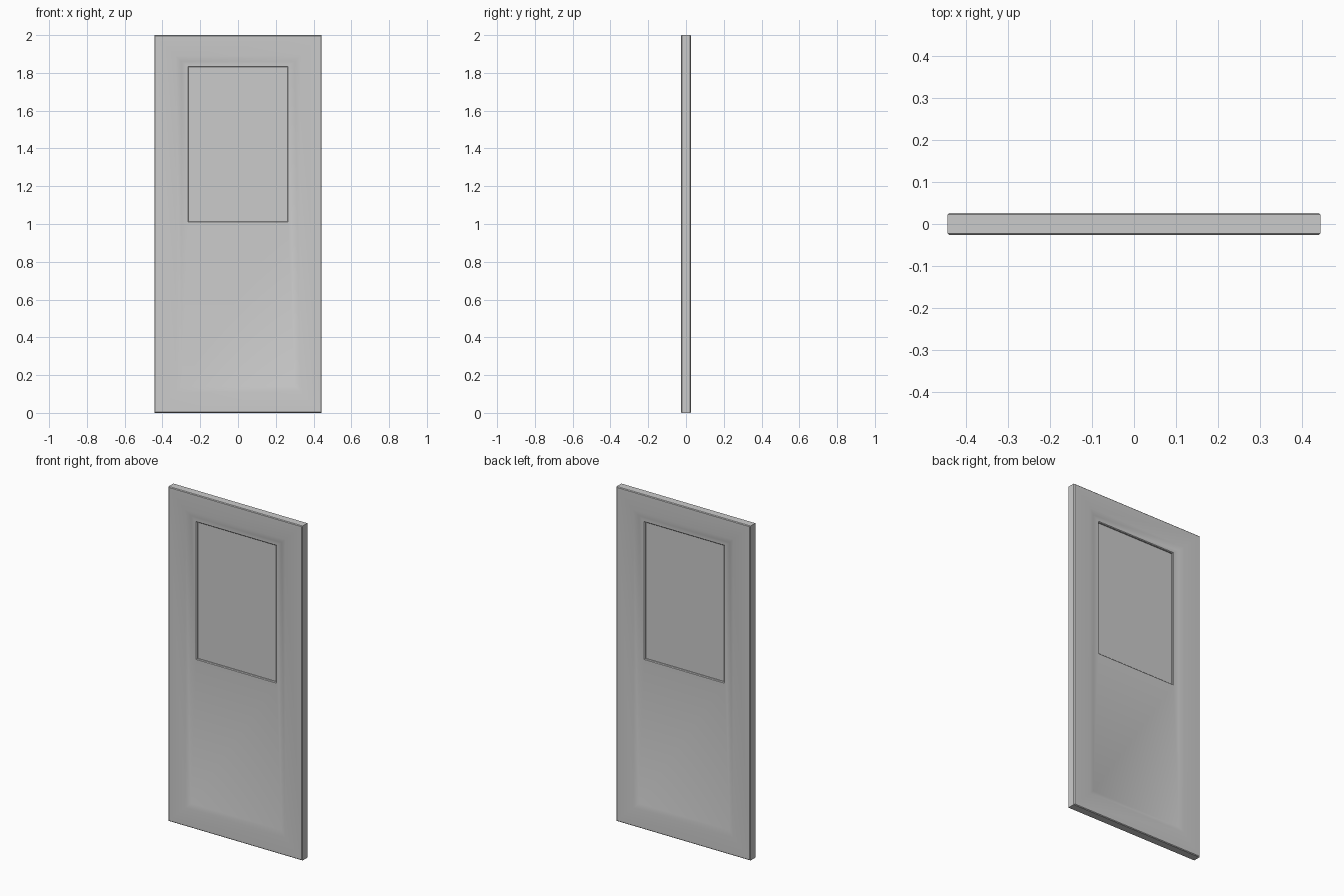
import bpy, bmesh, math

cube = bpy.data.objects.get("Cube")
if cube:
    bpy.data.objects.remove(cube, do_unlink=True)

grey = bpy.data.materials.new("door grey")
grey.use_nodes = True
grey.diffuse_color = (0.6, 0.6, 0.6, 1)
grey.node_tree.nodes["Principled BSDF"].inputs["Base Color"].default_value = (0.6, 0.6, 0.6, 1)

HALF_W, HEIGHT, HALF_T = 0.443, 2.0, 0.026
EDGE = 0.004      # softened outer edge
RECESS = 0.01     # depth of the sunken panel
WIN_W, WIN_LOW, WIN_HIGH = 0.265, 1.01, 1.835


def add_object(name, bm):
    mesh = bpy.data.meshes.new(name)
    bmesh.ops.recalc_face_normals(bm, faces=bm.faces)
    bm.to_mesh(mesh)
    bm.free()
    mesh.materials.append(grey)
    obj = bpy.data.objects.new(name, mesh)
    bpy.context.collection.objects.link(obj)
    bpy.context.view_layer.objects.active = obj
    bpy.ops.object.select_all(action="DESELECT")
    obj.select_set(True)
    bpy.ops.object.shade_smooth_by_angle(angle=math.radians(30))
    return obj


# Nested rectangles of one side: half width, bottom, top, distance from centre
side = [
    (HALF_W, 0, HEIGHT, HALF_T - EDGE),
    (HALF_W - EDGE, EDGE, HEIGHT - EDGE, HALF_T),
    (0.33, 0.11, 1.89, HALF_T),
    (0.30, 0.14, 1.86, HALF_T - RECESS),
    (WIN_W, WIN_LOW, WIN_HIGH, HALF_T - RECESS),
    (WIN_W - 0.004, WIN_LOW + 0.004, WIN_HIGH - 0.004, HALF_T - RECESS - 0.004),
]
rings = [(w, lo, hi, -y) for w, lo, hi, y in side]
rings += list(reversed(side))

# Door leaf: rectangles joined from the front, through the opening, to the back
bm = bmesh.new()
loops = []
for w, lo, hi, y in rings:
    corners = [(-w, lo), (w, lo), (w, hi), (-w, hi)]
    loops.append([bm.verts.new((x, y, z)) for x, z in corners])
for i, a in enumerate(loops):
    b = loops[(i + 1) % len(loops)]
    for k in range(4):
        n = (k + 1) % 4
        bm.faces.new((a[k], a[n], b[n], b[k]))
add_object("door_leaf", bm)

# Window pane set in the opening
bm = bmesh.new()
bmesh.ops.create_cube(bm, size=1)
for v in bm.verts:
    v.co.x *= 2 * WIN_W - 0.004
    v.co.y *= 0.01
    v.co.z = (WIN_LOW + WIN_HIGH) / 2 + v.co.z * (WIN_HIGH - WIN_LOW - 0.004)
add_object("window_pane", bm)
